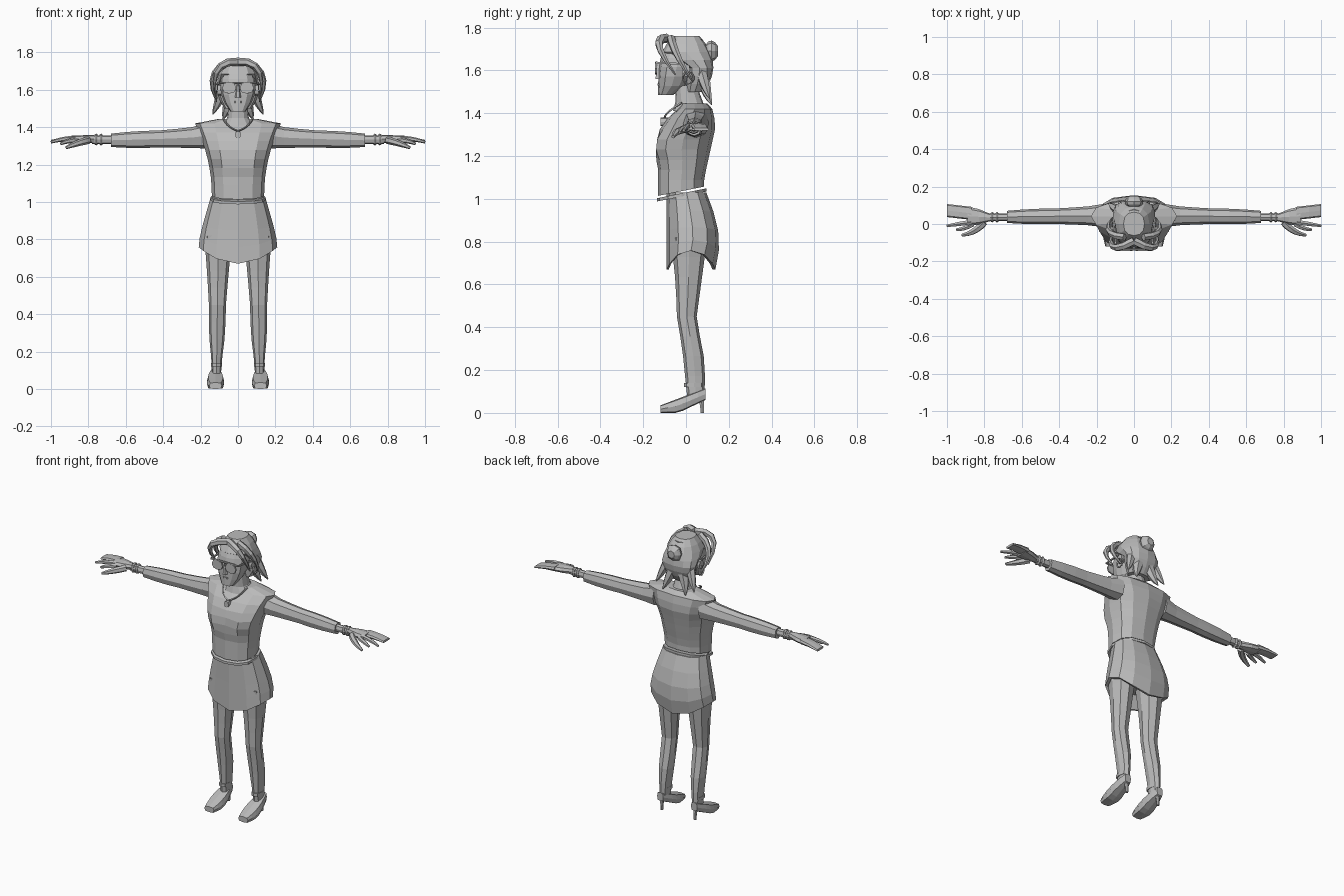
import bpy, bmesh
from math import sin, cos, pi, tau, copysign
from mathutils import Vector

if "Cube" in bpy.data.objects:
    bpy.data.objects.remove(bpy.data.objects["Cube"], do_unlink=True)

color = (0.5, 0.5, 0.5, 1)
grey = bpy.data.materials.new("plain grey")
grey.use_nodes = True
grey.diffuse_color = color
grey.node_tree.nodes["Principled BSDF"].inputs["Base Color"].default_value = color


def steps(count):
    """Even positions from nought to one."""
    return [i / count for i in range(count + 1)]


def bump(t, centre, spread):
    """Straight-sided rise around a centre."""
    return max(0, 1 - abs(t - centre) / spread)


def section(centre, side, up, sides=8, power=.85):
    """Closed oval around a centre; a lower power makes it boxier."""
    points = []
    for i in range(sides):
        c, s = cos(tau * i / sides), sin(tau * i / sides)
        points.append(Vector(centre) + Vector(side) * copysign(abs(c) ** power, c)
                      + Vector(up) * copysign(abs(s) ** power, s))
    return points


def level(z, width, front, back, x=0, sides=12):
    """Horizontal section from its half width and its front and back depth."""
    return section((x, (front + back) / 2, z), (width, 0, 0), (0, (back - front) / 2, 0), sides)


def across(x, y, z, deep, high, power=.85):
    """Section of a part that runs sideways."""
    return section((x, y, z), (0, deep, 0), (0, 0, high), power=power)


def upright(x, y, z, wide, high, power=.85):
    """Section of a part that runs from front to back."""
    return section((x, y, z), (wide, 0, 0), (0, 0, high), power=power)


def loft(name, rings, mirror=False):
    """Skin a list of sections and cap both ends."""
    bm = bmesh.new()
    rows = [[bm.verts.new(point) for point in ring] for ring in rings]
    for low, high in zip(rows, rows[1:]):
        for i in range(len(low)):
            bm.faces.new((low[i - 1], low[i], high[i], high[i - 1]))
    bm.faces.new(rows[0])
    bm.faces.new(rows[-1])
    bmesh.ops.recalc_face_normals(bm, faces=bm.faces)
    mesh = bpy.data.meshes.new(name)
    bm.to_mesh(mesh)
    bm.free()
    mesh.materials.append(grey)
    part = bpy.data.objects.new(name, mesh)
    bpy.context.scene.collection.objects.link(part)
    if mirror:
        part.modifiers.new("Mirror", "MIRROR").use_mirror_merge = False


def tube(name, path, thick, taper=0, sides=6):
    """Mirrored pair of tubes along a path, thinning towards the end."""
    path = [Vector(point) for point in path]
    last = len(path) - 1
    rings = []
    for i, point in enumerate(path):
        along = (path[min(i + 1, last)] - path[max(i - 1, 0)]).normalized()
        side = along.orthogonal().normalized()
        if abs(along.y) < .9:
            side = along.cross(Vector((0, 1, 0))).normalized()
        radius = thick * (1 - taper * (i / last) ** 2)
        rings.append(section(point, side * radius, along.cross(side) * radius, sides, 1))
    loft(name, rings, mirror=True)


def curved(start, bend, end):
    """Path that leaves the start towards the bend and arrives at the end."""
    start, bend, end = Vector(start), Vector(bend), Vector(end)
    return [start.lerp(bend, t).lerp(bend.lerp(end, t), t) for t in steps(5)]


# Top with a shaped bust, wide shoulders and a tilted hem
torso = [level(z=1.04 + .38 * t,
               width=.14 + .09 * t ** 2,
               front=-.13 + .09 * t ** 6 - .035 * bump(t, .56, .25),
               back=.085 + .055 * bump(t, .8, .65)) for t in steps(8)]
for ring in torso[4:6]:
    ring[9].y += .025
torso.append(level(z=1.445, width=.1, front=-.02, back=.1))
hem = [level(z=z, width=.148, front=-.136, back=.096) for z in (1.015, 1.03)]
for point in torso[0] + hem[0] + hem[1]:
    point.z += point.y / 5
loft("top", torso)
loft("top_hem", hem)

# Skirt whose hem dips at front and back, with a hollow underside
skirt = []
for t in steps(4):
    ring = level(z=1.03 - .36 * t, width=.145 + .065 * sin(t * pi / 2),
                 front=-.09, back=.095 + .06 * sin(t * pi * .75))
    for point in ring:
        point.z += 2 * t * t * point.x ** 2
    skirt.append(ring)
for rise in (0, .1):
    skirt.append([Vector((p.x * .9, p.y * .9, p.z + rise)) for p in skirt[4]])
loft("skirt", skirt)

# Neck, head and face
loft("neck", [level(z=1.41, width=.09, front=-.06, back=.1),
              level(z=1.45, width=.058, front=-.05, back=.08),
              level(z=1.53, width=.05, front=-.05, back=.05)])
loft("head", [level(z=1.485 + .26 * t,
                    width=.095 * sin(pi * (.1 + .78 * t)) ** .7,
                    front=-.13 + .06 * t ** 4,
                    back=-.06 + .14 * t ** .5) for t in steps(6)])
loft("nose", [level(z=1.56 + .07 * t, width=.016 - .01 * t, front=-.145 + .01 * t,
                    back=-.11, sides=6) for t in steps(2)])
loft("lips", [level(z=z, width=.022, front=-.135, back=-.11, sides=6) for z in (1.53, 1.54)])
loft("ears", [across(x, y=0, z=1.6, deep=.02, high=.03) for x in (.09, .11)], mirror=True)

# Sunglasses
loft("lenses", [upright(.047, y, z=1.61, wide=.038, high=.03) for y in (-.144, -.135)], mirror=True)
loft("glasses_bar", [across(x, y=-.137, z=1.637, deep=.006, high=.006) for x in (-.095, .095)])
tube("glasses_arms", [(.095, -.135, 1.635), (.11, 0, 1.63)], thick=.006, sides=4)

# Hair cap with a raised hairline at the front
hair = []
for t in steps(7):
    girth = sin(pi * (.18 + .7 * t)) ** .7
    hairline = min(1, max(0, 4 * t - 1.8))
    hair.append(level(z=1.5 + .26 * t, width=.113 * girth,
                      front=-.125 * girth * hairline, back=.128 * girth))
loft("hair_cap", hair)

# Bun and loose locks
loft("hair_bun", [upright(0, y=.09 + .06 * t, z=1.69, wide=.05 * sin(pi * (.2 + .65 * t)),
                          high=.05 * sin(pi * (.2 + .65 * t))) for t in steps(4)])
tube("fringe", curved((0, -.09, 1.75), (.15, -.18, 1.76), (.12, -.05, 1.58)), thick=.022, taper=.8)
tube("side_locks", curved((.05, -.07, 1.75), (.18, -.06, 1.69), (.12, .03, 1.55)), thick=.02, taper=.8)
tube("nape_locks", curved((.08, .07, 1.6), (.11, .09, 1.52), (.135, .11, 1.47)), thick=.027, taper=.9)
tube("back_locks", curved((.03, .08, 1.58), (.06, .09, 1.5), (.08, .12, 1.44)), thick=.033, taper=.9)

# Hoop earrings, necklace and pendant
hoop = [(.116, .01 + .025 * sin(tau * t), 1.565 + .028 * cos(tau * t)) for t in steps(10)]
tube("earrings", hoop, thick=.005, sides=4)
tube("necklace", curved((.08, -.02, 1.45), (.06, -.1, 1.4), (0, -.1, 1.38)), thick=.005, sides=4)
loft("pendant", [upright(0, y, z=1.36, wide=.015, high=.02) for y in (-.08, -.118)])

# Sleeves that taper to the cuff, with a slight elbow
sleeves = []
for t in steps(6):
    thick = .066 - .032 * t ** .5 + .006 * bump(t, .75, .2)
    sleeves.append(across(x=.16 + .52 * t, y=.045 - .007 * t, z=1.355 - .025 * t ** .5,
                          deep=thick * .95, high=thick * 1.05))
loft("sleeves", sleeves, mirror=True)

# Wrists, bracelets and hands
loft("wrists", [across(x, y=.036, z=1.334, deep=.02, high=.023) for x in (.66, .78)], mirror=True)
for name, x in (("inner_bracelets", .732), ("outer_bracelets", .758)):
    loft(name, [across(x + .008 * side, y=.036, z=1.334, deep=.028 - .005 * abs(side),
                       high=.032 - .005 * abs(side)) for side in (-1, 0, 1)], mirror=True)
loft("palms", [across(x=.77 + .12 * t, y=.035 + .007 * t, z=1.337, deep=.02 + .032 * t ** .6,
                      high=.022 - .004 * t) for t in steps(2)], mirror=True)
loft("fingers", [across(x=.87 + .13 * t, y=.057 + .015 * t, z=1.34 - .015 * t * t, deep=.035,
                        high=.016 - .009 * t, power=.6) for t in steps(2)], mirror=True)
tube("index_fingers", curved((.87, .01, 1.34), (.94, 0, 1.34), (1, -.01, 1.32)), thick=.014, taper=.5)
tube("bent_fingers", curved((.86, 0, 1.33), (.91, -.03, 1.33), (.95, -.03, 1.31)), thick=.014, taper=.5)
tube("thumbs", curved((.8, .01, 1.33), (.85, -.05, 1.32), (.92, -.06, 1.29)), thick=.02, taper=.6)

# Legs with a knee in front and a calf behind
legs = []
for t in steps(8):
    thigh_or_calf = .1 - .1 * t if t < .55 else .05 + .04 * bump(t, .8, .28)
    legs.append(level(z=.82 - .74 * t, x=.105 + .01 * t,
                      width=.08 - .056 * t ** .7 + .008 * bump(t, .7, .2),
                      front=-.07 + .075 * t - .01 * bump(t, .5, .2),
                      back=thigh_or_calf + .025 * bump(t, 1, .2), sides=8))
loft("legs", legs, mirror=True)
loft("anklets", [level(z=z, x=.115, width=.03, front=-.01, back=.085, sides=8)
                 for z in (.12, .14)], mirror=True)

# High heeled shoes with an arched sole
shoes = []
for t in steps(6):
    sole, instep = .1 * max(0, t - .4), .035 + .08 * t
    shoes.append(upright(x=.12, y=-.12 + .21 * t, z=(sole + instep) / 2,
                         wide=.047 * sin(pi * (.25 + .6 * t)), high=(instep - sole) / 2, power=.5))
loft("shoes", shoes, mirror=True)
loft("shoe_heels", [level(z=.07 * t, x=.118, width=.008 + .01 * t ** 3, front=.066 - .015 * t ** 3,
                          back=.085, sides=6) for t in steps(3)], mirror=True)
